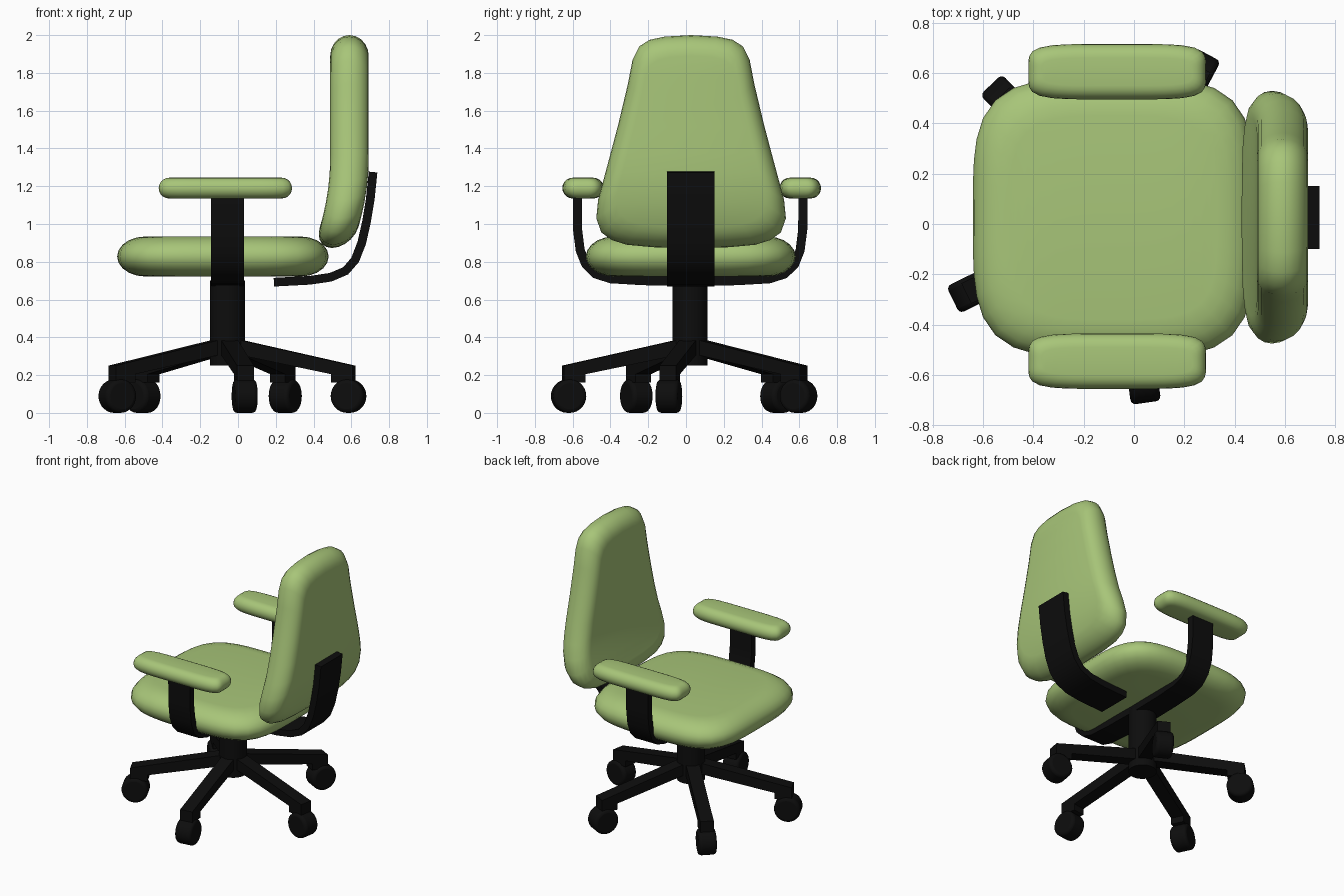
import bpy, bmesh, math
from mathutils import Vector

if "Cube" in bpy.data.objects:
    bpy.data.objects.remove(bpy.data.objects["Cube"])

CX, CY = -0.055, 0.022      # column axis


def material(name, rgb):
    m = bpy.data.materials.new(name)
    m.diffuse_color = (*rgb, 1)
    m.use_nodes = True
    m.node_tree.nodes["Principled BSDF"].inputs["Base Color"].default_value = m.diffuse_color
    return m


GREEN = material("green fabric", (0.39, 0.56, 0.19))
BLACK = material("black plastic", (0.004, 0.004, 0.004))


def finish(name, verts, faces, mat, angle=40):
    me = bpy.data.meshes.new(name)
    me.from_pydata(verts, [], faces)
    bm = bmesh.new()
    bm.from_mesh(me)
    bmesh.ops.recalc_face_normals(bm, faces=bm.faces)
    bm.to_mesh(me)
    bm.free()
    me.materials.append(mat)
    ob = bpy.data.objects.new(name, me)
    bpy.context.collection.objects.link(ob)
    smooth(ob, angle)
    return ob


def smooth(ob, angle):
    bpy.ops.object.select_all(action='DESELECT')
    ob.select_set(True)
    bpy.context.view_layer.objects.active = ob
    bpy.ops.object.shade_smooth_by_angle(angle=math.radians(angle))


def cushion(name, outline, inset, h, place, steps=10):
    """Pillow from an outline centred on 0 and symmetric (point i mirrors n-i)."""
    n = len(outline)
    hu = max(abs(p[0]) for p in outline)
    hv = max(abs(p[1]) for p in outline)
    verts, faces = [], []
    for k in range(steps + 1):
        a = math.pi * (k / steps - 0.5)
        d = inset * (1 - math.cos(a))
        for u, v in outline:
            verts.append(place(u * (1 - d / hu), v * (1 - d / hv), h * math.sin(a)))
    for k in range(steps):
        for i in range(n):
            j = (i + 1) % n
            faces.append((k * n + i, k * n + j, (k + 1) * n + j, (k + 1) * n + i))
    # caps as strips between mirrored points
    for b in (0, steps * n):
        for i in range(n // 2):
            ids = [i, i + 1, (n - i - 1) % n, (n - i) % n]
            faces.append([b + q for q in dict.fromkeys(ids)])
    return finish(name, verts, faces, GREEN, 60)


def superellipse(hu, hv, e, n=40):
    pts = []
    for i in range(n):
        c, s = math.cos(2 * math.pi * i / n), math.sin(2 * math.pi * i / n)
        r = (abs(c) ** e + abs(s) ** e) ** (-1 / e)
        pts.append((hu * r * c, hv * r * s))
    return pts


def band(name, path, thick, width, place):
    """Flat bar following a 2D path."""
    pts = [Vector(p) for p in path]
    verts, faces = [], []
    for i, p in enumerate(pts):
        t = (pts[min(i + 1, len(pts) - 1)] - pts[max(i - 1, 0)]).normalized()
        nrm = Vector((-t.y, t.x)) * thick / 2
        for s, w in ((1, 1), (1, -1), (-1, -1), (-1, 1)):
            q = p + nrm * s
            verts.append(place(q.x, q.y, w * width / 2))
    for i in range(len(pts) - 1):
        for k in range(4):
            j = (k + 1) % 4
            faces.append((4 * i + k, 4 * i + j, 4 * i + 4 + j, 4 * i + 4 + k))
    last = 4 * (len(pts) - 1)
    faces += [(0, 1, 2, 3), (last, last + 1, last + 2, last + 3)]
    return finish(name, verts, faces, BLACK)


# Seat
cushion("seat", superellipse(0.56, 0.555, 4, 48), 0.15, 0.106,
        lambda u, v, w: (-0.08 + u, 0.025 + v, 0.828 + w))

# Backrest: tapered outline, lower part bent forward
half = [(0.14, 1.992), (0.22, 1.975), (0.275, 1.94), (0.31, 1.87), (0.335, 1.74),
        (0.385, 1.53), (0.43, 1.36), (0.465, 1.23), (0.492, 1.13), (0.502, 1.03),
        (0.475, 0.955), (0.42, 0.915), (0.34, 0.89), (0.2, 0.877)]
right = [(z - 1.4365, y) for y, z in half]
back_outline = ([(0.5635, 0)] + right + [(-0.5635, 0)]
                + [(u, -v) for u, v in reversed(right)])


def place_back(u, v, w):
    z = 1.4365 + u
    t = max(0, (1.35 - z) / 0.47)
    return (0.59 - 0.09 * t * t + w, 0.027 + v, z)


cushion("backrest", back_outline, 0.11, 0.102, place_back)

# Armrest pads
for side, label in ((-1, "right"), (1, "left")):
    cushion(label + "_armrest", superellipse(0.353, 0.11, 5, 48), 0.055, 0.055,
            lambda u, v, w: (-0.067 + u, 0.03 + side * 0.575 + v, 1.19 + w))

# U-shaped arm support under the seat
arm = [(0.597, 1.17), (0.596, 0.97), (0.582, 0.86), (0.552, 0.785),
       (0.5, 0.735), (0.42, 0.71), (0.25, 0.7)]
arm_path = arm + [(0, 0.696)] + [(-y, z) for y, z in reversed(arm)]
band("arm_support", arm_path, 0.048, 0.175,
     lambda a, b, w: (CX + w, CY + a, b))

# Curved back support
band("back_support", [(0.19, 0.692), (0.38, 0.702), (0.49, 0.718), (0.57, 0.752),
                      (0.62, 0.81), (0.655, 0.9), (0.68, 1.01), (0.7, 1.13),
                      (0.715, 1.275)], 0.046, 0.25,
     lambda a, b, w: (a, 0.025 + w, b))

# Column
bpy.ops.mesh.primitive_cylinder_add(vertices=32, radius=0.093, depth=0.45,
                                    location=(CX, CY, 0.475))
column = bpy.context.object
column.name = "column"
column.data.materials.append(BLACK)
smooth(column, 40)

# Five legs with caster wheels
leg_profile = [(0.03, 0.395), (0.68, 0.25), (0.68, 0.16), (0.565, 0.16),
               (0.565, 0.205), (0.03, 0.315)]
for i in range(5):
    a = math.radians(-10 + 72 * i)
    c, s = math.cos(a), math.sin(a)
    verts = [(CX + r * c - w * s, CY + r * s + w * c, z)
             for w in (-0.045, 0.045) for r, z in leg_profile]
    n = len(leg_profile)
    faces = [tuple(range(n)), tuple(range(n, 2 * n))]
    faces += [(k, (k + 1) % n, n + (k + 1) % n, n + k) for k in range(n)]
    finish(f"leg_{i + 1}", verts, faces, BLACK, 20)

    bpy.ops.mesh.primitive_cylinder_add(
        vertices=28, radius=0.089, depth=0.12, rotation=(math.pi / 2, 0, a),
        location=(CX + 0.65 * c, CY + 0.65 * s, 0.089))
    wheel = bpy.context.object
    wheel.name = f"caster_wheel_{i + 1}"
    wheel.data.materials.append(BLACK)
    bev = wheel.modifiers.new("rounded rim", 'BEVEL')
    bev.width = 0.02
    bev.segments = 3
    bev.limit_method = 'ANGLE'
    bev.angle_limit = math.radians(40)
    smooth(wheel, 40)
